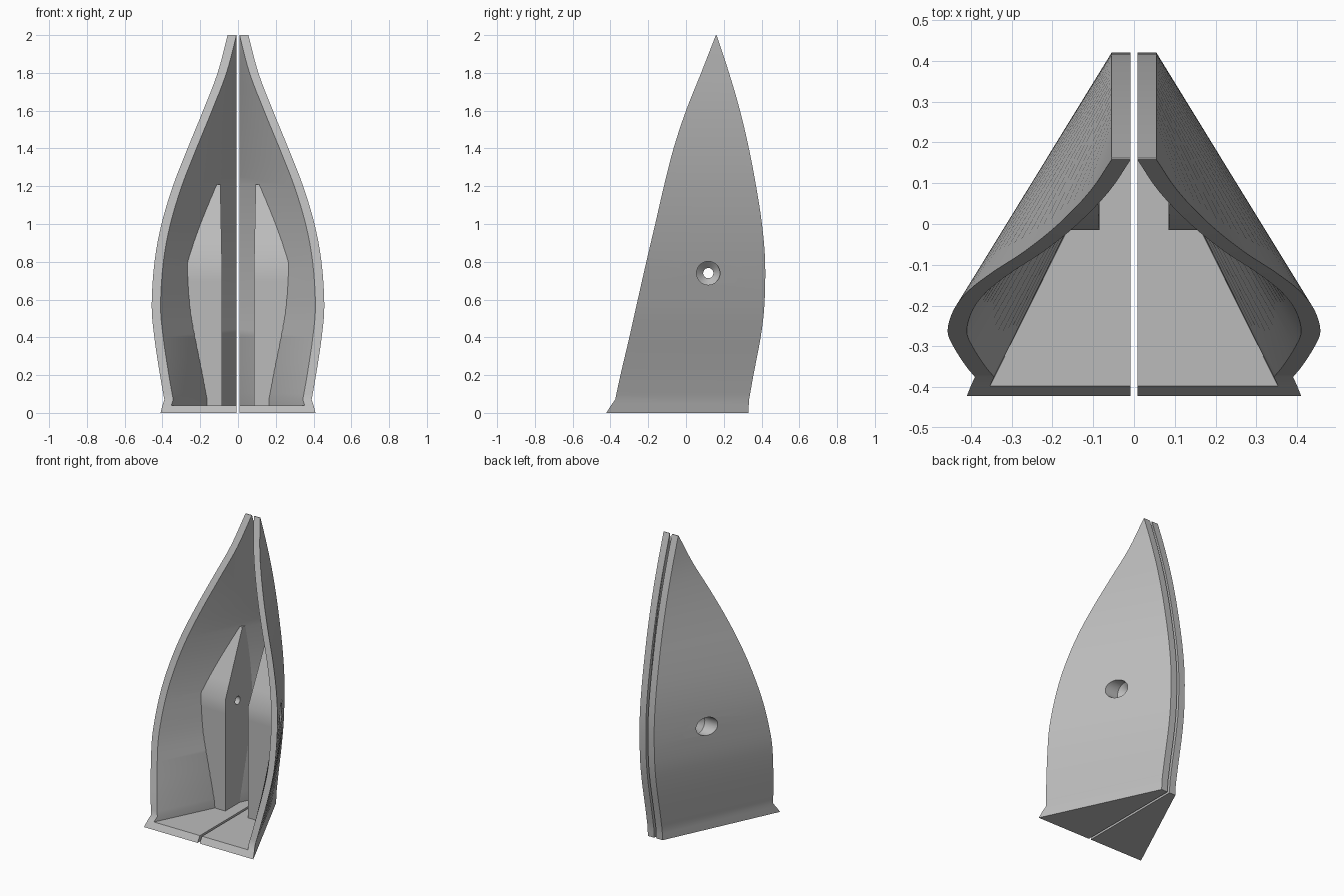
import bpy, bmesh, math
from mathutils import Vector

cube = bpy.data.objects.get("Cube")
if cube:
    bpy.data.objects.remove(cube, do_unlink=True)

grey = bpy.data.materials.new("plain grey")
grey.use_nodes = True
colour = (0.5, 0.5, 0.5, 1)
grey.diffuse_color = colour
grey.node_tree.nodes["Principled BSDF"].inputs["Base Color"].default_value = colour

GAP, SPINE, WALL = 0.008, 0.055, 0.047

# Outline: height, rim half width, rim depth, spine depth
BASE = [Vector(p) for p in ((0, .41, -.422, .33), (.04, .40, -.397, .332))]
BODY = [Vector(p) for p in (
    (.07, .39, -.375, .334), (.2, .413, -.347, .357), (.4, .443, -.30, .395),
    (.57, .457, -.262, .415), (.8, .442, -.21, .419), (1.0, .405, -.163, .402),
    (1.2, .345, -.117, .371), (1.4, .267, -.066, .333), (1.6, .185, 0, .286),
    (1.8, .108, .08, .228), (2, SPINE, .158, .162))]


def smooth_rows(keys, steps):
    """Catmull-Rom interpolation through the outline rows."""
    rows = []
    pts = [2 * keys[0] - keys[1]] + keys + [2 * keys[-1] - keys[-2]]
    for a, b, c, d in zip(pts, pts[1:], pts[2:], pts[3:]):
        for i in range(steps):
            t = i / steps
            rows.append((2 * b + (c - a) * t + (2 * a - 5 * b + 4 * c - d) * t * t
                         + (3 * b - a - 3 * c + d) * t ** 3) / 2)
    return rows + [keys[-1]]


ROWS = BASE + smooth_rows(BODY, 4)


def row_at(z):
    for a, b in zip(ROWS, ROWS[1:]):
        if z <= b[0]:
            return a.lerp(b, (z - a[0]) / (b[0] - a[0]))
    return ROWS[-1]


def loft(name, rings):
    bm = bmesh.new()
    loops = [[bm.verts.new(p) for p in ring] for ring in rings]
    n = len(loops[0])
    for low, high in zip(loops, loops[1:]):
        for i in range(n):
            j = (i + 1) % n
            bm.faces.new((low[i], low[j], high[j], high[i]))
    bm.faces.new(loops[0][::-1])
    bm.faces.new(loops[-1])
    bmesh.ops.recalc_face_normals(bm, faces=bm.faces)
    mesh = bpy.data.meshes.new(name)
    bm.to_mesh(mesh)
    bm.free()
    obj = bpy.data.objects.new(name, mesh)
    bpy.context.collection.objects.link(obj)
    mesh.materials.append(grey)
    return obj


def shell_ring(row):
    z, xf, yf, yb = row
    inner_back = yb - .05 * (yb - yf)
    return [(GAP, yb, z), (SPINE, yb, z), (xf, yf, z),
            (xf - WALL, yf, z), (GAP + .001, inner_back, z)]


def floor_ring(row):
    z, xf, yf, yb = row
    return [(GAP, yb, z), (SPINE, yb, z), (xf, yf, z), (GAP, yf, z)]


def block_ring(z):
    """Section of the inner block, reaching halfway into the wall."""
    _, xf, yf, yb = row_at(z)
    front = -.015 + max(0, z - .79) / .42 * .195
    slope = (xf - SPINE) / (yb - yf)
    wall_x = SPINE - .022 + slope * (yb - front)
    side = .085 + max(0, z - .79) * .02
    wall_y = yb - (side - SPINE + .022) / slope
    return [(side, front, z), (wall_x, front, z), (side, wall_y, z)]


# Curved shell, floor plate and inner mounting block of one half
shell = loft("shell", [shell_ring(r) for r in ROWS[1:]])
floor = loft("floor_plate", [floor_ring(r) for r in BASE])
block = loft("mounting_block", [block_ring(z) for z in
             (.02, .1, .2, .3, .4, .5, .6, .7, .79, .9, 1.0, 1.1, 1.21)])

# Countersunk bolt hole, turned about a sideways axis
hole = loft("hole_cutter", [
    [(x, .118 + r * math.cos(a), .74 + r * math.sin(a))
     for a in (math.tau * i / 40 for i in range(40))]
    for x, r in ((.03, .027), (.145, .027), (.18, .062), (.5, .062))])
hole.hide_render = True


def apply(obj, modifier):
    bpy.context.view_layer.objects.active = obj
    bpy.ops.object.modifier_apply(modifier=modifier.name)


for obj in (shell, block):
    cut = obj.modifiers.new("hole", "BOOLEAN")
    cut.operation, cut.solver, cut.object = "DIFFERENCE", "EXACT", hole
    apply(obj, cut)
bpy.data.objects.remove(hole, do_unlink=True)

# Mirror each part to the other half and shade
bpy.ops.object.select_all(action="DESELECT")
for obj in (shell, floor, block):
    mirror = obj.modifiers.new("mirror", "MIRROR")
    mirror.use_mirror_merge = False
    apply(obj, mirror)
    obj.select_set(True)
bpy.ops.object.shade_smooth_by_angle(angle=math.radians(30))
